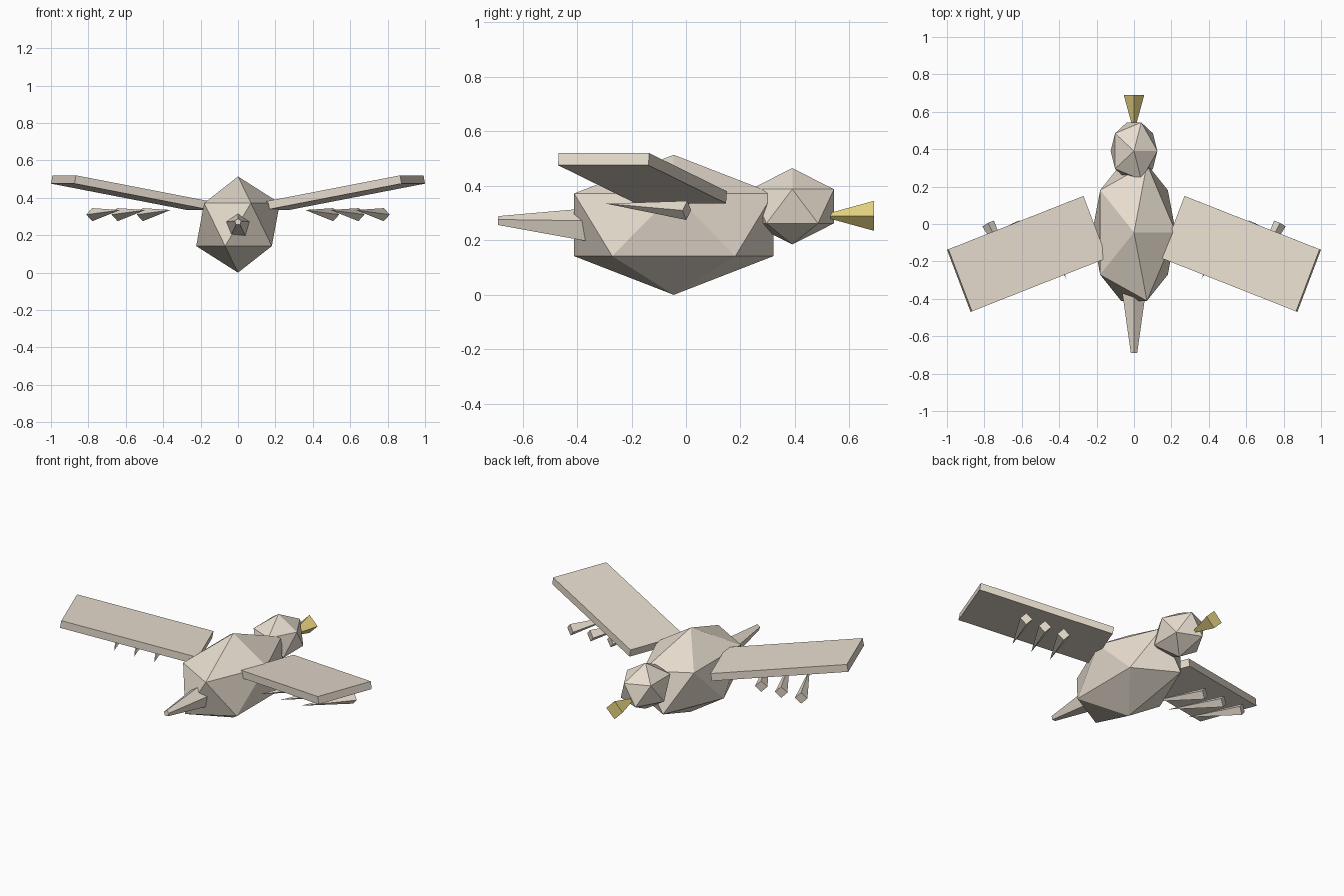
import bpy, bmesh, math
from mathutils import Vector, Matrix

if "Cube" in bpy.data.objects:
    bpy.data.objects.remove(bpy.data.objects["Cube"])


def material(name, color):
    m = bpy.data.materials.new(name)
    m.diffuse_color = color
    m.use_nodes = True
    m.node_tree.nodes["Principled BSDF"].inputs["Base Color"].default_value = m.diffuse_color
    return m


PLUMAGE = material("plumage", (0.80, 0.72, 0.62, 1))
YELLOW = material("beak_yellow", (0.80, 0.66, 0.22, 1))


def finish(name, bm, mat, mirror=False):
    bmesh.ops.recalc_face_normals(bm, faces=bm.faces)
    me = bpy.data.meshes.new(name)
    bm.to_mesh(me)
    bm.free()
    me.materials.append(mat)
    ob = bpy.data.objects.new(name, me)
    bpy.context.collection.objects.link(ob)
    if mirror:
        ob.modifiers.new("mirror", 'MIRROR').use_mirror_merge = False
    return ob


def blob(name, loc, radii):
    """Stretched icosahedron."""
    bm = bmesh.new()
    mat = Matrix.Translation(loc) @ Matrix.Diagonal((*radii, 1))
    bmesh.ops.create_icosphere(bm, subdivisions=1, radius=1, matrix=mat)
    return finish(name, bm, PLUMAGE)


def spike(name, a, b, ra, rb, sides, mat=PLUMAGE, mirror=False):
    """Low-sided tapered cone from a to b with one edge facing up."""
    a, b = Vector(a), Vector(b)
    axis = (b - a).normalized()
    side = axis.cross(Vector((0, 0, 1))).normalized()
    up = side.cross(axis)
    bm = bmesh.new()
    rings = []
    for c, r in ((a, ra), (b, rb)):
        angles = [2 * math.pi * i / sides for i in range(sides)]
        rings.append([bm.verts.new(c + r * (up * math.cos(t) + side * math.sin(t)))
                      for t in angles])
    for i in range(sides):
        j = (i + 1) % sides
        bm.faces.new((rings[0][i], rings[0][j], rings[1][j], rings[1][i]))
    for ring in rings:
        bm.faces.new(ring)
    bmesh.ops.remove_doubles(bm, verts=bm.verts, dist=0.0005)
    return finish(name, bm, mat, mirror)


# Body and head
blob("body", (0, -0.045, 0.257), (0.25, 0.43, 0.257))
blob("head", (0, 0.39, 0.325), (0.14, 0.18, 0.14))

# Beak flares outwards, tail tapers backwards
spike("beak", (0, 0.69, 0.29), (0, 0.49, 0.29), 0.055, 0.0, 4, YELLOW)
spike("tail", (0, -0.34, 0.25), (0, -0.69, 0.271), 0.07, 0.018, 5)

# Wings: swept, raised slabs
span = Vector((0.722, -0.285, 0.14))
chord = Vector((0.126, 0.332, 0))
thick = span.cross(chord).normalized() * 0.045
basis = Matrix((span, chord, thick)).transposed().to_4x4()
bm = bmesh.new()
bmesh.ops.create_cube(bm, size=1,
                      matrix=Matrix.Translation((0.572, -0.16, 0.428)) @ basis)
finish("wings", bm, PLUMAGE, mirror=True)

# Feathers under each wing
for i in range(3):
    x = 0.51 + 0.135 * i
    spike(f"feather_{i + 1}", (x, 0.003, 0.31), (x - 0.15, -0.295, 0.335),
          0.035, 0.0, 4, mirror=True)
